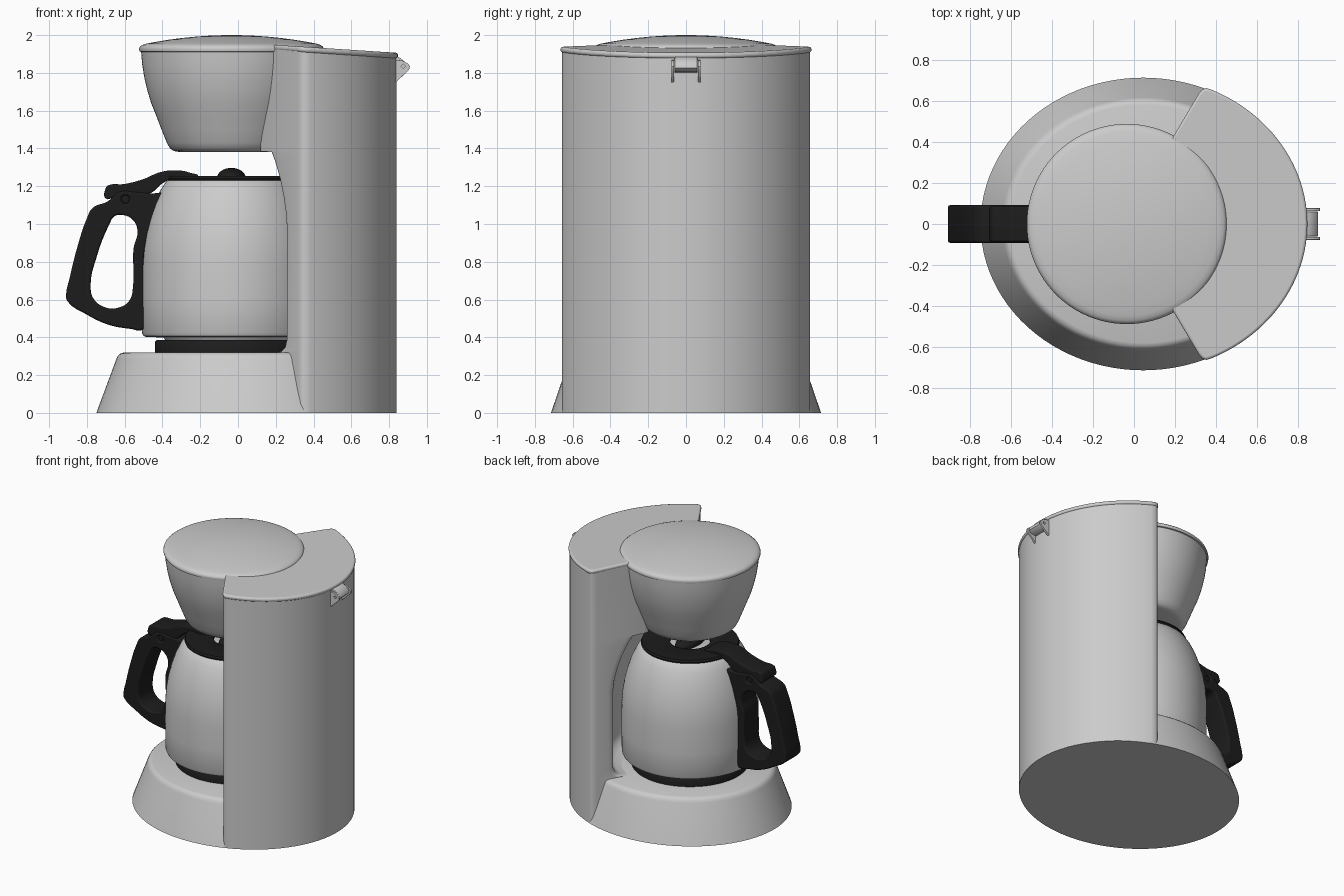
import bpy, bmesh, math
from mathutils import Vector

if "Cube" in bpy.data.objects:
    bpy.data.objects.remove(bpy.data.objects["Cube"])

CX = -0.035                      # axis shared by basket, carafe and hot plate
black = bpy.data.materials.new("black_plastic")
black.diffuse_color = (0.012, 0.012, 0.012, 1)
black.use_nodes = True
black.node_tree.nodes["Principled BSDF"].inputs["Base Color"].default_value = black.diffuse_color


def finish(ob, mat=None, angle=40):
    if mat:
        ob.data.materials.append(mat)
    bpy.ops.object.select_all(action='DESELECT')
    ob.select_set(True)
    bpy.context.view_layer.objects.active = ob
    bpy.ops.object.shade_smooth_by_angle(angle=math.radians(angle))
    return ob


def loft(name, rings, mat=None, closed=False, bevel=0):
    """Skin a stack of equal-length rings, capped or joined end to end."""
    bm = bmesh.new()
    vr = [[bm.verts.new(p) for p in ring] for ring in rings]
    n = len(vr[0])
    pairs = list(zip(vr, vr[1:])) + ([(vr[-1], vr[0])] if closed else [])
    for a, b in pairs:
        for i in range(n):
            j = (i + 1) % n
            bm.faces.new((a[i], a[j], b[j], b[i]))
    if not closed:
        bm.faces.new(vr[0][::-1])
        bm.faces.new(vr[-1])
    bmesh.ops.recalc_face_normals(bm, faces=bm.faces)
    me = bpy.data.meshes.new(name)
    bm.to_mesh(me)
    bm.free()
    ob = bpy.data.objects.new(name, me)
    bpy.context.collection.objects.link(ob)
    if bevel:
        m = ob.modifiers.new("round", 'BEVEL')
        m.width, m.segments = bevel, 3
        m.limit_method, m.angle_limit = 'ANGLE', math.radians(50)
    return finish(ob, mat)


def ellipse(cx, rx, ry, z, n=96):
    return [(cx + rx * math.cos(2 * math.pi * i / n), ry * math.sin(2 * math.pi * i / n), z)
            for i in range(n)]


def lathe(name, profile, mat=None, closed=False):
    return loft(name, [ellipse(CX, r, r, z) for r, z in profile], mat, closed)


def side_shape(name, loops, half, bevel, mat=None, y=0, smooth=True):
    """Extrude x-z outlines (extra loops are holes) along y with rounded edges."""
    cu = bpy.data.curves.new(name, 'CURVE')
    cu.dimensions, cu.fill_mode = '2D', 'BOTH'
    cu.extrude, cu.bevel_depth, cu.bevel_resolution = half - bevel, bevel, 3
    cu.offset, cu.resolution_u = -bevel, 6
    for pts in loops:
        sp = cu.splines.new('BEZIER')
        sp.bezier_points.add(len(pts) - 1)
        for bp, (x, z) in zip(sp.bezier_points, pts):
            bp.co = (x, z, 0)
            bp.handle_left_type = bp.handle_right_type = 'AUTO' if smooth else 'VECTOR'
        sp.use_cyclic_u = True
    ob = bpy.data.objects.new(name, cu)
    bpy.context.collection.objects.link(ob)
    ob.rotation_euler.x = math.pi / 2
    ob.location.y = y
    bpy.ops.object.select_all(action='DESELECT')
    ob.select_set(True)
    bpy.context.view_layer.objects.active = ob
    bpy.ops.object.convert(target='MESH')
    return finish(bpy.context.object, mat)


def section(r, grow=0):
    """Column plan: elliptical back, slanted cheeks, round recess of radius r."""
    half = []
    for i in range(25):
        a = 1.129 * i / 24
        half.append(Vector((0.045 + (0.795 + grow) * math.cos(a), (0.715 + grow) * math.sin(a))))
    half += [Vector((x, y + grow)) for x, y in ((0.355, 0.657), (0.333, 0.65), (0.315, 0.628))]
    c, p, d = Vector((CX, 0)), Vector((0.2, 0.44)), Vector((0.518, 0.856))
    corner = p + d * (r - 0.498)
    start = corner + d * 0.05
    th = math.atan2(corner.y, corner.x - CX) - 0.05 / r
    end = c + r * Vector((math.cos(th), math.sin(th)))
    for t in (0, 0.25, 0.5, 0.75):
        half.append(start * (1 - t) ** 2 + corner * 2 * t * (1 - t) + end * t * t)
    for i in range(17):
        a = th * (1 - i / 16)
        half.append(c + r * Vector((math.cos(a), math.sin(a))))
    return half + [Vector((v.x, -v.y)) for v in half[-2:0:-1]]


def flat(r, z):
    return [(v.x, v.y, z) for v in section(r)]


def sloped(r, z, grow=0):
    return [(v.x, v.y, z - 0.065 * (v.x - 0.2)) for v in section(r, grow)]


# flared base
loft("base", [ellipse(0.045, 0.795 - d, 0.715 - d * 0.92, z) for d, z in
              ((0, 0), (0.106, 0.285), (0.114, 0.302), (0.127, 0.314), (0.145, 0.32))])

# rear water column with recess following the carafe
loft("water_column",
     [flat(r, z) for r, z in ((0.46, 0.001), (0.46, 0.318), (0.52, 0.325), (0.56, 0.345),
                              (0.58, 0.39), (0.58, 0.98), (0.57, 1.06), (0.545, 1.15),
                              (0.51, 1.24), (0.46, 1.33), (0.425, 1.38), (0.31, 1.385))]
     + [sloped(0.31, 1.925)])
loft("tank_lid", [sloped(0.38, 1.918, 0.007), sloped(0.38, 1.948, 0.007)], bevel=0.012)

# filter basket and its domed lid
lathe("filter_basket", [(0.28, 1.382), (0.305, 1.386), (0.325, 1.4), (0.342, 1.43), (0.37, 1.5),
                        (0.397, 1.57), (0.425, 1.64), (0.446, 1.71), (0.462, 1.78),
                        (0.473, 1.85), (0.478, 1.915)])
dome = [(0.45 * math.cos(a), 1.955 + 0.045 * math.sin(a))
        for a in [math.pi / 2 * i / 10 for i in range(10)]]
dome = [(r, 2.0 - 0.045 * (r / 0.45) ** 2) for r in (0.45, 0.4, 0.33, 0.26, 0.19, 0.12, 0.06, 0.01)]
lathe("basket_lid", [(0.475, 1.91), (0.486, 1.914), (0.489, 1.926), (0.485, 1.938),
                     (0.472, 1.948)] + dome)

# hot plate
lathe("hot_plate", [(0.405, 0.315), (0.405, 0.375), (0.397, 0.385), (0.38, 0.387)], black)

# carafe body
lathe("carafe", [(0.35, 0.385), (0.36, 0.4), (0.45, 0.401), (0.466, 0.408), (0.474, 0.425),
                 (0.476, 0.6), (0.475, 0.78), (0.468, 0.87), (0.455, 0.95), (0.435, 1.03),
                 (0.408, 1.11), (0.375, 1.18), (0.345, 1.225), (0.33, 1.235)])

# carafe lid ring and grip
lathe("carafe_lid", [(0.14, 1.225), (0.335, 1.225), (0.342, 1.24), (0.335, 1.255),
                     (0.15, 1.255), (0.14, 1.25)], black, closed=True)
bpy.ops.mesh.primitive_uv_sphere_add(segments=32, ring_count=16, radius=1,
                                     location=(CX, 0, 1.245))
grip = bpy.context.object
grip.name = "carafe_lid_grip"
grip.scale = (0.075, 0.15, 0.052)
finish(grip, black)

# carafe handle with finger opening and hinge hole
outer = [(-0.69, 1.12), (-0.77, 1.085), (-0.80, 1.03), (-0.85, 0.88), (-0.89, 0.72), (-0.91, 0.62),
         (-0.905, 0.595), (-0.80, 0.52), (-0.68, 0.465), (-0.57, 0.445), (-0.505, 0.44),
         (-0.495, 0.46), (-0.495, 0.65), (-0.495, 0.85), (-0.46, 0.99), (-0.37, 1.15),
         (-0.385, 1.162), (-0.46, 1.162), (-0.54, 1.17), (-0.63, 1.17)]
finger = [(-0.68, 1.0), (-0.655, 1.04), (-0.615, 1.048), (-0.56, 1.025), (-0.532, 0.965),
          (-0.553, 0.87), (-0.555, 0.68), (-0.575, 0.595), (-0.63, 0.558), (-0.70, 0.558),
          (-0.765, 0.605), (-0.78, 0.68), (-0.75, 0.82)]
hinge = [(-0.595 + 0.022 * x, 1.13 + 0.022 * z) for x, z in ((1, 0), (0, 1), (-1, 0), (0, -1))]
side_shape("carafe_handle", [outer, finger, hinge], 0.092, 0.012, black)

# thumb lever reaching from the handle to the lid
lever = [(-0.70, 1.19), (-0.69, 1.203), (-0.60, 1.212), (-0.50, 1.238), (-0.41, 1.275),
         (-0.32, 1.284), (-0.25, 1.27), (-0.21, 1.25), (-0.24, 1.237), (-0.35, 1.237),
         (-0.40, 1.215), (-0.46, 1.165), (-0.55, 1.15), (-0.64, 1.15), (-0.70, 1.135)]
side_shape("thumb_lever", [lever, hinge], 0.085, 0.008, black)

# hinge clip on the back of the column
lug = [(0.83, 1.87), (0.87, 1.865), (0.9, 1.85), (0.91, 1.835), (0.905, 1.815), (0.83, 1.745)]
hole = [(0.875 + 0.012 * x, 1.835 + 0.012 * z) for x, z in ((1, 0), (0, 1), (-1, 0), (0, -1))]
for side, y in (("left", -0.07), ("right", 0.07)):
    side_shape("clip_lug_" + side, [lug, hole], 0.007, 0.001, y=y, smooth=False)
tab = [(0.83, 1.885), (0.85, 1.885), (0.895, 1.85), (0.9, 1.825), (0.88, 1.805), (0.83, 1.8)]
side_shape("clip_tab", [tab], 0.06, 0.004, smooth=False)
